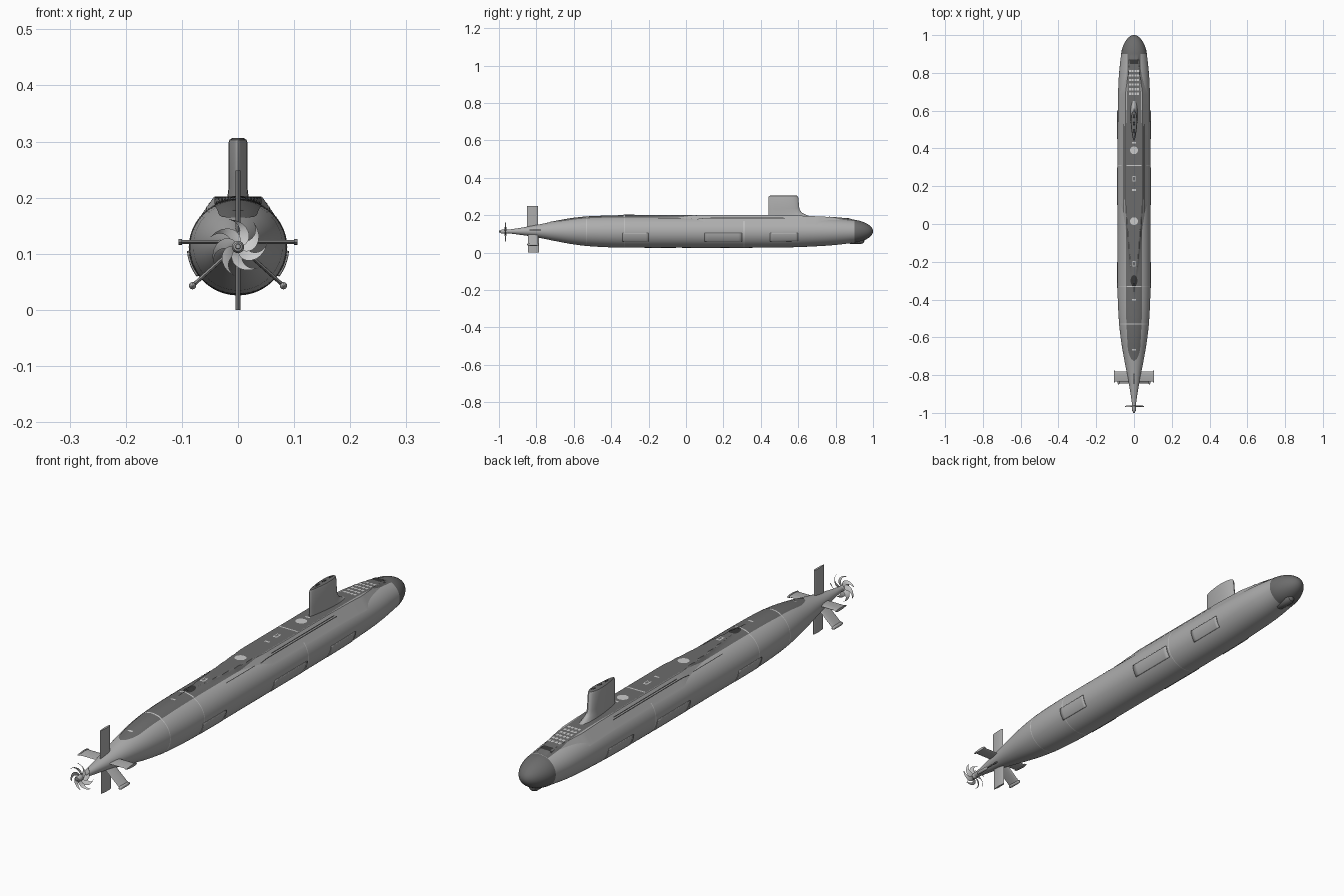
import bpy, bmesh, math
from mathutils import Vector

cube = bpy.data.objects.get("Cube")
if cube:
    bpy.data.objects.remove(cube, do_unlink=True)


def material(name, v):
    m = bpy.data.materials.new(name)
    m.use_nodes = True
    m.diffuse_color = (v, v, v, 1)
    m.node_tree.nodes["Principled BSDF"].inputs["Base Color"].default_value = (v, v, v, 1)
    return m


HULL = material("hull grey", 0.42)
DARK = material("dark deck grey", 0.15)
LIGHT = material("light marking grey", 0.6)
BLACK = material("slot black", 0.04)

# Hull stations: y, half width, bottom z, top z
STATIONS = [(-1, .004, .109, .117), (-.9, .018, .097, .13), (-.8, .036, .082, .148),
            (-.7, .055, .062, .168), (-.6, .071, .044, .185), (-.5, .081, .033, .194),
            (-.35, .087, .027, .197), (0, .087, .026, .197), (.35, .087, .026, .197),
            (.55, .086, .028, .196), (.7, .084, .034, .191), (.8, .079, .041, .185),
            (.9, .068, .053, .175)]


def station(y):
    """Smoothly interpolated half width, centre height and half height."""
    s, t = STATIONS, min(y, .9)
    i = next((k for k in range(len(s) - 2) if t <= s[k + 1][0]), len(s) - 2)
    a, b = s[i], s[i + 1]
    p, n = s[max(i - 1, 0)], s[min(i + 2, len(s) - 1)]
    h = b[0] - a[0]
    u = (t - a[0]) / h
    v = []
    for c in (1, 2, 3):
        m0 = (b[c] - p[c]) / (b[0] - p[0]) * h
        m1 = (n[c] - a[c]) / (n[0] - a[0]) * h
        v.append(a[c] * (1 + 2 * u) * (1 - u) ** 2 + m0 * u * (1 - u) ** 2
                 + b[c] * u * u * (3 - 2 * u) + m1 * u * u * (u - 1))
    k = math.sqrt(max(0, 1 - ((y - .9) / .1) ** 1.5)) if y > .9 else 1
    return v[0] * k, (v[1] + v[2]) / 2, (v[2] - v[1]) / 2 * k


def hull_point(y, a, lift=0.0):
    w, zc, h = station(y)
    return Vector(((w + lift) * math.sin(a), y, zc + (h + lift) * math.cos(a)))


def ramp(y, *pts):
    for (a, va), (b, vb) in zip(pts, pts[1:]):
        if y <= b:
            return va + (vb - va) * max(0, (y - a) / (b - a))
    return pts[-1][1]


def casing_width(y):
    return ramp(y, (-.36, 0), (-.2, .02), (.1, .044), (.7, .044), (.88, .02))


def casing_z(x, y):
    w, zc, h = station(y)
    return zc + h + .003 - 1.45 * max(0, abs(x) - casing_width(y))


def deck_z(x, y):
    w, zc, h = station(y)
    z = zc + h * math.sqrt(max(0, 1 - (x / w) ** 2))
    return max(z, casing_z(x, y)) if -.36 <= y <= .88 else z


def loft(name, rows, mat, closed=True, caps=True, angle=35):
    """Skin a list of equal-length point rows."""
    bm = bmesh.new()
    vs = [[bm.verts.new(p) for p in r] for r in rows]
    n = len(rows[0])
    for a, b in zip(vs, vs[1:]):
        for i in range(n if closed else n - 1):
            j = (i + 1) % n
            bm.faces.new((a[i], a[j], b[j], b[i]))
    if closed and caps:
        bm.faces.new(vs[0])
        bm.faces.new(vs[-1])
    bmesh.ops.recalc_face_normals(bm, faces=bm.faces)
    if not closed and sum(f.normal.z for f in bm.faces) < 0:
        bmesh.ops.reverse_faces(bm, faces=bm.faces)
    me = bpy.data.meshes.new(name)
    bm.to_mesh(me)
    bm.free()
    ob = bpy.data.objects.new(name, me)
    bpy.context.collection.objects.link(ob)
    me.materials.append(mat)
    bpy.ops.object.select_all(action='DESELECT')
    ob.select_set(True)
    bpy.context.view_layer.objects.active = ob
    bpy.ops.object.shade_smooth_by_angle(angle=math.radians(angle))
    return ob


def span(a, b, n):
    return [a + (b - a) * i / n for i in range(n + 1)]


def deck_patch(name, y0, y1, left, right, mat, lift=.002, ny=8, nx=8):
    """Thin plate following the deck between two edge functions of y."""
    return loft(name, [[(x, y, deck_z(x, y) + lift) for x in span(left(y), right(y), nx)]
                       for y in span(y0, y1, ny)], mat, closed=False)


def box_patch(name, x, y, hx, hy, mat, lift=.003):
    deck_patch(name, y - hy, y + hy, lambda _: x - hx, lambda _: x + hx, mat, lift, 2, 6)


def round_patch(name, y, rx, ry, mat):
    def half(t):
        return rx * math.sqrt(max(0, 1 - ((t - y) / ry) ** 2)) + .0002
    deck_patch(name, y - ry, y + ry, lambda t: -half(t), half, mat, .003, 16)


# Pressure hull with dark bow dome
ys = span(-1, .9, 120) + [1 - .1 * (1 - i / 20) ** 2 for i in range(1, 20)] + [.99995]
hull = loft("hull", [[hull_point(y, 2 * math.pi * i / 72) for i in range(72)] for y in ys], HULL)
hull.data.materials.append(DARK)
for f in hull.data.polygons:
    f.material_index = int(f.center.y > .9)

# Raised casing with sloped shoulders
rows = []
for y in span(-.36, .88, 90):
    w = casing_width(y)
    xs = [-w - .03, -w - .012, -w - .003] + span(-w, w, 8) + [w + .003, w + .012, w + .03]
    rows.append([(x, y, casing_z(x, y)) for x in xs])
loft("deck_casing", rows, HULL, closed=False)


# Dark walking deck with a rounded aft end
def deck_half(y):
    end = math.sqrt(max(0, 1 - (max(0, -.64 - y) / .085) ** 2))
    return end * ramp(y, (-.72, .03), (-.5, .041), (.5, .042), (.66, .036), (.9, .033)) + .0003


deck_patch("walking_deck", -.725, .9, lambda y: -deck_half(y), deck_half, DARK, .0015, 150, 16)

# Deck markings, hatches and missile tube covers
for y in (.31, -.33, -.53):
    box_patch("deck_line", 0, y, .04, .003, LIGHT)
    loft("hull_seam", [[hull_point(t, 2 * math.pi * i / 72, .0006) for i in range(72)]
                       for t in (y - .002, y + .002)], LIGHT, caps=False)
for y in (.015, .39):
    round_patch("escape_hatch", y, .021, .021, LIGHT)
round_patch("aft_hatch", -.3, .018, .03, BLACK)
for y in (.24, -.21):
    box_patch("hatch_frame", 0, y, .009, .015, LIGHT)
    box_patch("hatch_inside", 0, y, .005, .01, DARK, .004)
for y in (.43, .18, -.4, -.665):
    box_patch("deck_cleat", 0, y, .01, .004, LIGHT)
for i in range(6):
    for x in (-.022, -.008, .008, .022):
        box_patch("tube_cover", x, .69 + i * .024, .005, .006, LIGHT)
box_patch("bow_hatch", 0, .86, .028, .012, BLACK)

# Shoulder slots and flank panels, both sides
for s in (-1, 1):
    for y0, y1, x in ((.06, .53, .056), (.13, .52, .052), (-.15, .03, .053)):
        deck_patch("shoulder_slot", y0, y1, lambda _: s * x - .001, lambda _: s * x + .001,
                   BLACK, .001, 40, 1)
    for y0, y1 in ((-.34, -.2), (.1, .3), (.45, .6)):
        rim = [[hull_point(y, s * a, .002) for a in span(1.65, 2.2, 10)]
               for y in span(y0, y1, 10)]
        panel = loft("flank_panel", rim, HULL, closed=False)
        solid = panel.modifiers.new("thickness", 'SOLIDIFY')
        solid.thickness, solid.offset = .003, 0


def foil(aft, fwd, half, n=12):
    """Teardrop outline as (along y, across) pairs."""
    out = []
    for i in range(2 * n):
        a = math.pi * i / n
        c = (1 - math.cos(a)) / 2
        out.append((fwd + (aft - fwd) * c, half * math.sin(a) * (1.25 - .7 * c)))
    return out


# Sail with flared leading fillet and dark crown
sail_rows = [(.185, .44, .69, .023), (.2, .44, .645, .02), (.215, .44, .617, .018),
             (.235, .44, .606, .018), (.296, .44, .6, .018), (.303, .444, .596, .016),
             (.306, .455, .585, .011)]
sail = loft("sail", [[(x, y, z) for y, x in foil(a, f, w)] for z, a, f, w in sail_rows], HULL)
sail.data.materials.append(DARK)
for f in sail.data.polygons:
    f.material_index = int(f.center.z > .302)
for y in (.49, .53, .57):
    loft("mast_cover", [[(x, t, .3068) for t, x in foil(y - .012, y + .012, .006)],
                        [(x, t, .3075) for t, x in foil(y - .012, y + .012, .005)]], BLACK)


def fin(name, root, tip, aft, fwd, half, mat=HULL):
    r, t = Vector((root[0], 0, root[1])), Vector((tip[0], 0, tip[1]))
    d = (t - r).normalized()
    side = Vector((-d.z, 0, d.x))
    loft(name, [[p + side * c + Vector((0, y, 0)) for y, c in foil(aft, fwd, half)]
                for p in (r, t)], mat)


def pod(name, x, z, y0, y1, radius, mat):
    """Rounded body along y."""
    loft(name, [[(x + k * radius * math.cos(a), y0 + (y1 - y0) * u, z + k * radius * math.sin(a))
                 for a in span(0, 2 * math.pi, 16)[:-1]]
                for u, k in ((0, .2), (.06, .7), (.2, 1), (.8, 1), (.94, .7), (1, .2))], mat)


# Stern rudders, planes and angled lower fins
fin("upper_rudder", (0, .12), (0, .248), -.85, -.79, .0045)
fin("lower_rudder", (0, .1), (0, 0), -.845, -.785, .0045)
for s in (-1, 1):
    fin("stern_plane", (s * .02, .121), (s * .1, .121), -.835, -.78, .004)
    fin("plane_tip", (s * .1, .121), (s * .106, .121), -.84, -.775, .0055)
    fin("lower_fin", (s * .02, .098), (s * .08, .044), -.845, -.79, .0035)
    pod("fin_pod", s * .081, .043, -.85, -.785, .0065, HULL)

# Propeller: hub and seven swept blades
pod("propeller_hub", 0, .112, -.995, -.945, .011, HULL)
for b in range(7):
    rows = []
    for u in span(0, 1, 10):
        r = .007 + .045 * u
        base = 2 * math.pi * b / 7 + 1.0 * u * u
        w = .0045 + .0055 * math.sin(math.pi * u ** .8) - .004 * u ** 3
        row = []
        for k, dy in ((-1, 0), (0, .001), (1, 0), (0, -.001)):
            a = base + k * w / r
            row.append((r * math.cos(a), -.965 + k * .005 * (1 - .5 * u) + dy,
                        .112 + r * math.sin(a)))
        rows.append(row)
    loft("propeller_blade", rows, LIGHT)

# Chin sonar housing beneath the bow
pod("chin_sonar", 0, .066, .86, .955, .02, DARK)
